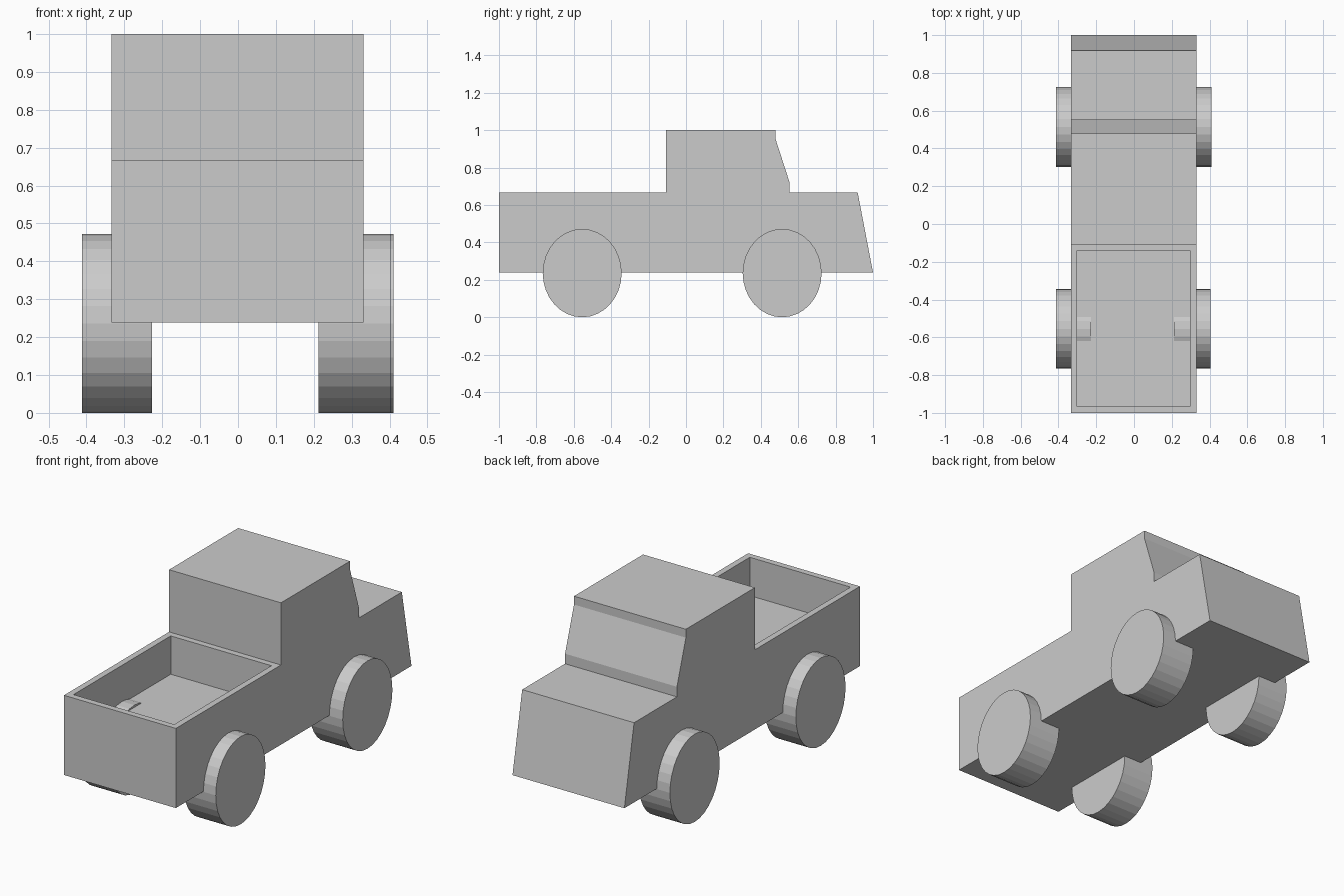
import bpy, bmesh, math
from mathutils import Vector, Matrix

if "Cube" in bpy.data.objects:
    bpy.data.objects.remove(bpy.data.objects["Cube"])


def add_object(name, bm):
    bmesh.ops.recalc_face_normals(bm, faces=bm.faces)
    mesh = bpy.data.meshes.new(name)
    bm.to_mesh(mesh)
    bm.free()
    obj = bpy.data.objects.new(name, mesh)
    bpy.context.collection.objects.link(obj)
    return obj


# Body: side profile (y, z) extruded across the width
X_LEFT, X_RIGHT, BED_FLOOR = -0.334, 0.331, 0.46
profile = [(-1, 0.238), (-1, 0.666), (-0.108, 0.666), (-0.108, 1),
           (0.478, 1), (0.478, 0.955), (0.554, 0.72), (0.554, 0.666),
           (0.918, 0.666), (1, 0.238)]
bm = bmesh.new()
side = bm.faces.new([bm.verts.new((X_LEFT, y, z)) for y, z in profile])
ext = bmesh.ops.extrude_face_region(bm, geom=[side])["geom"]
bmesh.ops.translate(bm, vec=(X_RIGHT - X_LEFT, 0, 0),
                    verts=[v for v in ext if isinstance(v, bmesh.types.BMVert)])
bmesh.ops.recalc_face_normals(bm, faces=bm.faces)

# Cargo bed: inset the rear deck and sink it
deck = min((f for f in bm.faces if f.normal.z > 0.9),
           key=lambda f: f.calc_center_median().y)
bmesh.ops.inset_individual(bm, faces=[deck], thickness=0.047)
floor = bmesh.ops.extrude_discrete_faces(bm, faces=[deck])["faces"][0]
for v in floor.verts:
    v.co.z = BED_FLOOR
add_object("truck_body", bm)


# Wheels: slightly oval 32-sided cylinders
def wheel(name, x0, x1, y):
    bm = bmesh.new()
    bmesh.ops.create_cone(bm, cap_ends=True, segments=32,
                          radius1=1, radius2=1, depth=1)
    place = (Matrix.Translation(Vector(((x0 + x1) / 2, y, 0.236)))
             @ Matrix.Diagonal((x1 - x0, 0.211, 0.236, 1))
             @ Matrix.Rotation(math.pi / 2, 4, 'Y'))
    bmesh.ops.transform(bm, matrix=place, verts=bm.verts)
    add_object(name, bm)


for end, y, outer in (("rear", -0.555, 0.404), ("front", 0.514, 0.41)):
    wheel(f"{end}_wheel_left", -0.412, -0.227, y)
    wheel(f"{end}_wheel_right", 0.213, outer, y)
